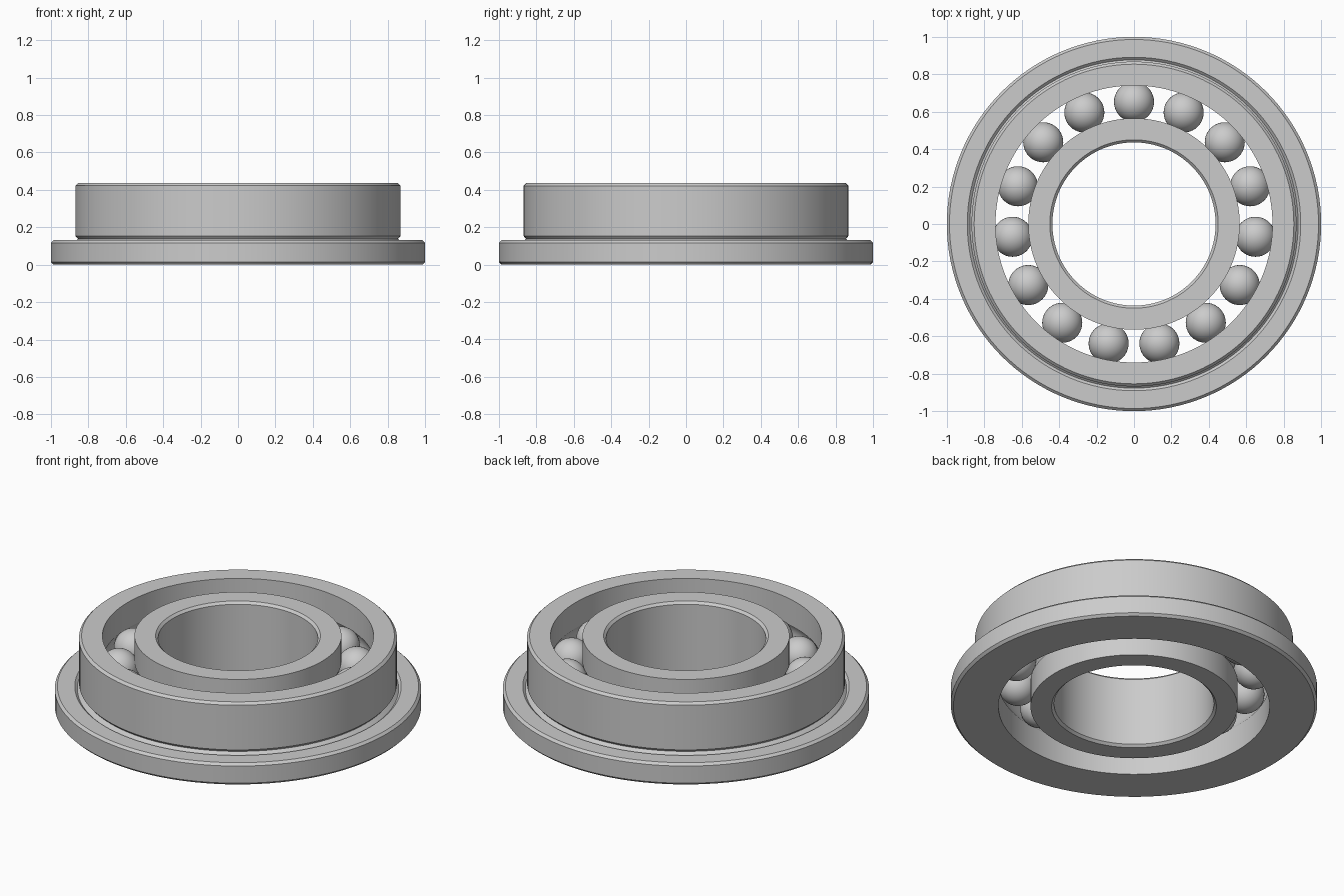
import bpy, math

if "Cube" in bpy.data.objects:
    bpy.data.objects.remove(bpy.data.objects["Cube"])

H = 0.436          # bearing height
PITCH = 0.6525     # radius of the ball circle
BALL_R = 0.107
BALLS = 15
SEG = 128


def lathe(name, profile):
    """Revolve a closed (radius, z) profile around the z axis."""
    n = len(profile)
    verts, faces = [], []
    for i in range(SEG):
        a = 2 * math.pi * i / SEG
        verts += [(r * math.cos(a), r * math.sin(a), z) for r, z in profile]
    for i in range(SEG):
        j = (i + 1) % SEG
        for k in range(n):
            m = (k + 1) % n
            faces.append((i * n + k, j * n + k, j * n + m, i * n + m))
    mesh = bpy.data.meshes.new(name)
    mesh.from_pydata(verts, [], faces)
    obj = bpy.data.objects.new(name, mesh)
    bpy.context.collection.objects.link(obj)
    bpy.ops.object.select_all(action='DESELECT')
    obj.select_set(True)
    bpy.context.view_layer.objects.active = obj
    bpy.ops.object.shade_smooth_by_angle(angle=math.radians(25))
    return obj


def raceway(land_r, side, steps=12):
    """Groove arc, bottom to top, cut into a ring whose land is at land_r."""
    r = BALL_R + 0.001
    half = math.acos(abs(land_r - PITCH) / r)
    return [(PITCH + side * r * math.cos(t), H / 2 + r * math.sin(t))
            for t in (-half + 2 * half * i / steps for i in range(steps + 1))]


# Outer ring: flange, relief undercut and chamfered body (counter-clockwise)
outer = [(0.74, 0), (0.986, 0), (1.0, 0.014), (1.0, 0.117), (0.986, 0.131),
         (0.891, 0.131), (0.877, 0.118), (0.855, 0.138), (0.868, 0.153),
         (0.868, H - 0.014), (0.854, H), (0.74, H)]
lathe("outer_ring", outer + raceway(0.74, 1)[::-1])

# Inner ring: chamfered bore
inner = [(0.45, 0), (0.565, 0)] + raceway(0.565, -1) + [
    (0.565, H), (0.45, H), (0.436, H - 0.014), (0.436, 0.014)]
lathe("inner_ring", inner)

# Balls, first one towards the back
for i in range(BALLS):
    a = math.pi / 2 + 2 * math.pi * i / BALLS
    bpy.ops.mesh.primitive_uv_sphere_add(
        segments=40, ring_count=20, radius=BALL_R,
        location=(PITCH * math.cos(a), PITCH * math.sin(a), H / 2))
    ball = bpy.context.object
    ball.name = f"ball_{i + 1}"
    bpy.ops.object.shade_smooth()
